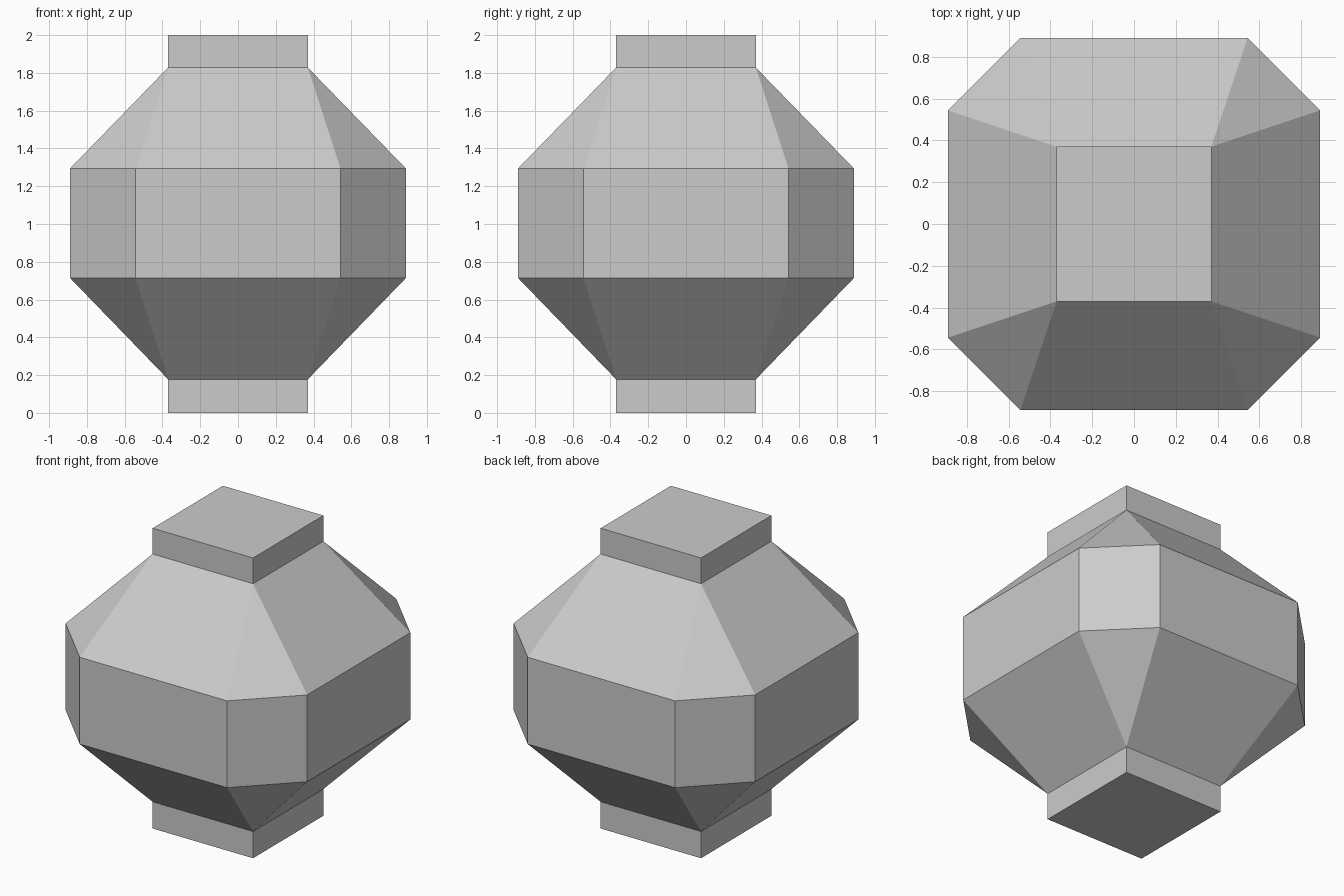
import bpy, bmesh, math

if "Cube" in bpy.data.objects:
    bpy.data.objects.remove(bpy.data.objects["Cube"])


def make_object(name, bm):
    mesh = bpy.data.meshes.new(name)
    bmesh.ops.recalc_face_normals(bm, faces=bm.faces[:])
    bm.to_mesh(mesh)
    bm.free()
    obj = bpy.data.objects.new(name, mesh)
    bpy.context.collection.objects.link(obj)
    return obj


NECK, WIDE, FLAT = 0.37, 0.89, 0.543
Z_NECK, Z_BELT = (0.178, 1.828), (0.715, 1.293)

# Lantern body: square necks widening to a chamfered belt
bm = bmesh.new()
for sx in (-1, 1):
    for sy in (-1, 1):
        for z in Z_NECK:
            bm.verts.new((sx * NECK, sy * NECK, z))
        for z in Z_BELT:
            bm.verts.new((sx * WIDE, sy * FLAT, z))
            bm.verts.new((sx * FLAT, sy * WIDE, z))
bmesh.ops.convex_hull(bm, input=bm.verts[:])
bmesh.ops.dissolve_limit(bm, angle_limit=math.radians(2),
                         verts=bm.verts[:], edges=bm.edges[:])
# Open the ends, which the caps close
bm.normal_update()
ends = [f for f in bm.faces if abs(f.normal.z) > 0.99]
bmesh.ops.delete(bm, geom=ends, context='FACES_ONLY')
make_object("lantern_body", bm)

# Square caps at both ends
for name, z0, z1 in (("bottom_cap", 0, Z_NECK[0]), ("top_cap", Z_NECK[1], 2)):
    bm = bmesh.new()
    bmesh.ops.create_cube(bm, size=1)
    bmesh.ops.scale(bm, verts=bm.verts, vec=(2 * NECK, 2 * NECK, z1 - z0))
    bmesh.ops.translate(bm, verts=bm.verts, vec=(0, 0, (z0 + z1) / 2))
    make_object(name, bm)
